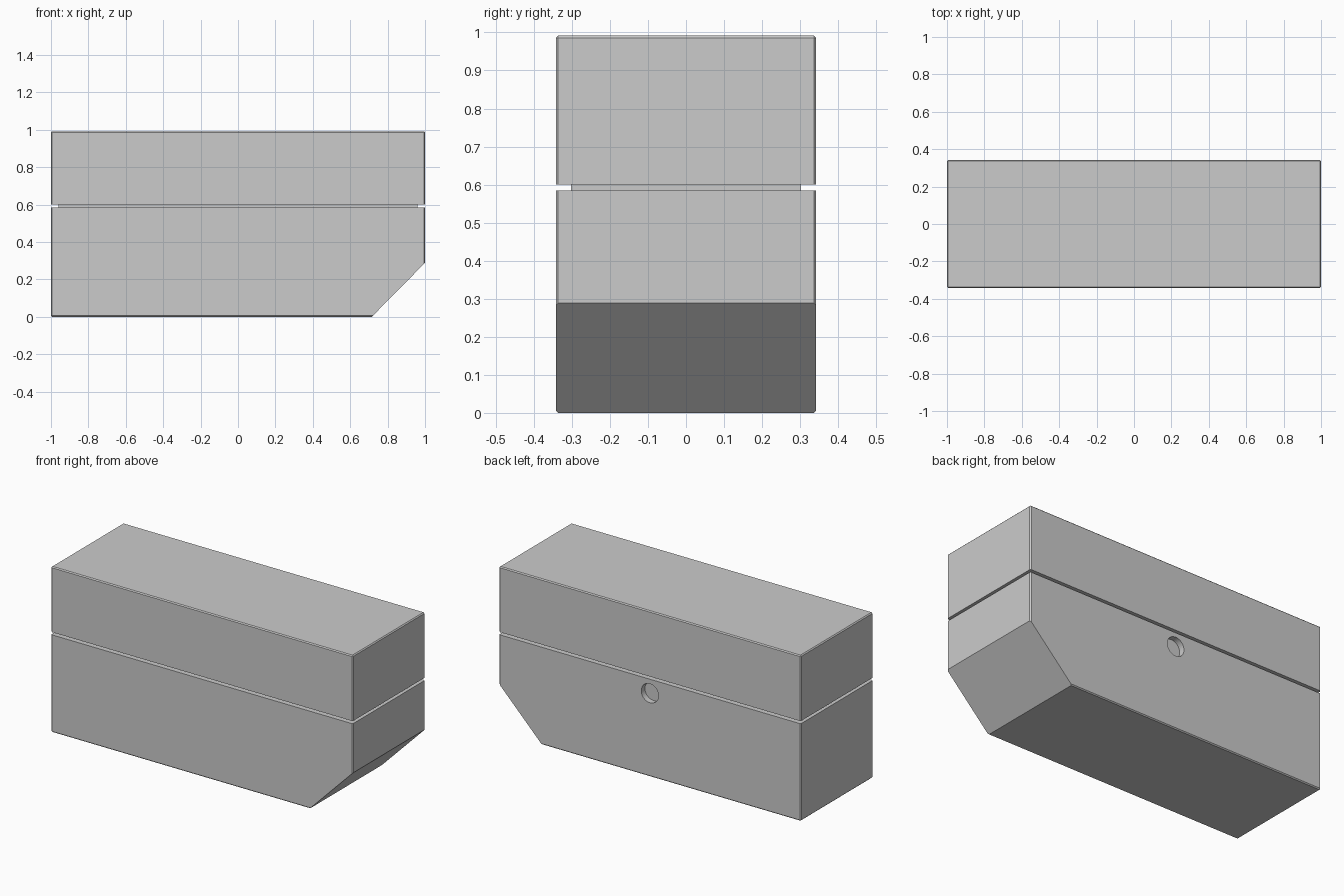
import bpy, bmesh
from math import radians
from mathutils import Vector

if "Cube" in bpy.data.objects:
    bpy.data.objects.remove(bpy.data.objects["Cube"])

X, Y, H = 1.0, 0.342, 0.992
GAP_LOW, GAP_HIGH = 0.584, 0.600
WALL = 0.04


def finish(name, bm):
    bmesh.ops.recalc_face_normals(bm, faces=bm.faces)
    mesh = bpy.data.meshes.new(name)
    bm.to_mesh(mesh)
    bm.free()
    obj = bpy.data.objects.new(name, mesh)
    bpy.context.collection.objects.link(obj)
    return obj


def box(lo, hi):
    bm = bmesh.new()
    bmesh.ops.create_cube(bm, size=1)
    lo, hi = Vector(lo), Vector(hi)
    for v in bm.verts:
        v.co = (lo + hi) / 2 + v.co * (hi - lo)
    return bm


def cut(bm, point, normal):
    """Remove everything on the normal side of a plane and cap it."""
    geom = bm.verts[:] + bm.edges[:] + bm.faces[:]
    res = bmesh.ops.bisect_plane(bm, geom=geom, plane_co=point,
                                 plane_no=normal, clear_outer=True)
    edges = [e for e in res["geom_cut"] if isinstance(e, bmesh.types.BMEdge)]
    bmesh.ops.contextual_create(bm, geom=edges)


def shell(name, planes):
    """Whole chest outline with thin chamfers, trimmed by planes."""
    bm = box((-X, -Y, 0), (X, Y, H))
    bmesh.ops.bevel(bm, geom=bm.edges[:], offset=0.006, segments=1,
                    affect='EDGES')
    for point, normal in planes:
        cut(bm, point, normal)
    return finish(name, bm)


# Lid above the gap
shell("lid", [((0, 0, GAP_HIGH), (0, 0, -1))])

# Body below the gap, with the sloped right end
body = shell("body", [((0, 0, GAP_LOW), (0, 0, 1)),
                      ((0.715, 0, 0), (0.289, 0, -0.285))])

# Inset strip seen inside the gap
finish("inner_core", box((-X + WALL, -Y + WALL, GAP_LOW - 0.01),
                         (X - WALL, Y - WALL, GAP_HIGH + 0.01)))

# Round recess in the back face
bpy.ops.mesh.primitive_cylinder_add(vertices=48, radius=0.057, depth=0.1,
                                    location=(0, Y - 0.035 + 0.05, 0.5),
                                    rotation=(radians(90), 0, 0))
cutter = bpy.context.object
cutter.name = "port_cutter"
cutter.hide_render = True
cutter.display_type = 'WIRE'
port = body.modifiers.new("port", 'BOOLEAN')
port.operation = 'DIFFERENCE'
port.solver = 'EXACT'
port.object = cutter
